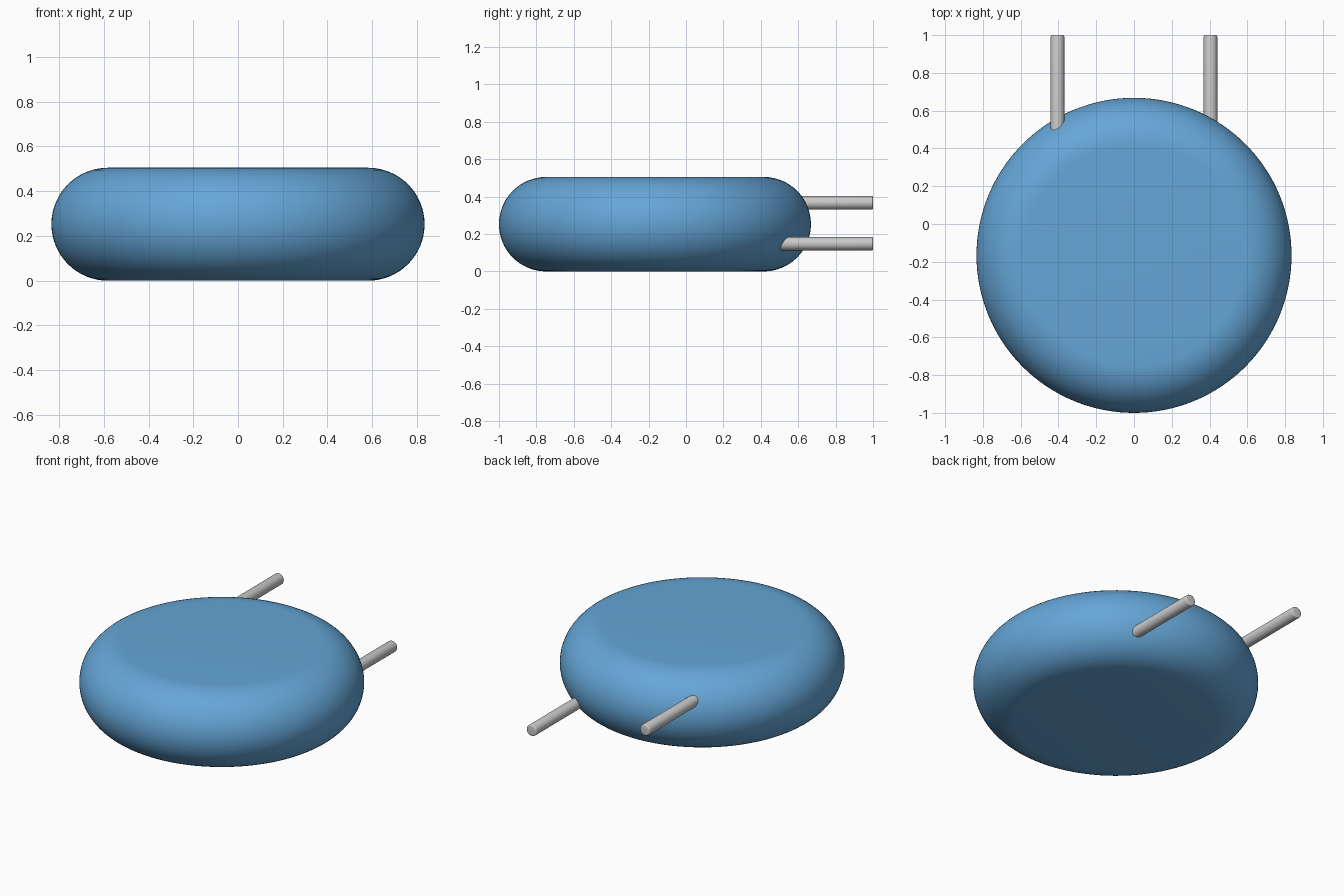
import bpy, bmesh
from math import sin, cos, pi, radians
from mathutils import Matrix

if "Cube" in bpy.data.objects:
    bpy.data.objects.remove(bpy.data.objects["Cube"])

R, H = 0.834, 0.505          # body radius and height
BODY_Y = -0.166
EDGE = H / 2                 # full round rim
ROD_R = 0.036


def revolve(name, profile, steps, location, rotation=(0, 0, 0)):
    """Spin an (r, z) profile about local z; both ends lie on the axis."""
    bm = bmesh.new()
    verts = [bm.verts.new((r, 0, z)) for r, z in profile]
    edges = [bm.edges.new(pair) for pair in zip(verts, verts[1:])]
    bmesh.ops.spin(bm, geom=verts + edges, cent=(0, 0, 0), axis=(0, 0, 1),
                   angle=2 * pi, steps=steps, use_merge=True)
    bmesh.ops.remove_doubles(bm, verts=bm.verts, dist=1e-5)
    bmesh.ops.recalc_face_normals(bm, faces=bm.faces)
    mesh = bpy.data.meshes.new(name)
    bm.to_mesh(mesh)
    bm.free()
    obj = bpy.data.objects.new(name, mesh)
    bpy.context.collection.objects.link(obj)
    obj.location, obj.rotation_euler = location, rotation
    bpy.ops.object.select_all(action='DESELECT')
    obj.select_set(True)
    bpy.context.view_layer.objects.active = obj
    bpy.ops.object.shade_smooth_by_angle(angle=radians(30))
    return obj


def arc(cr, cz, rad, start, end, n):
    return [(cr + rad * cos(start + (end - start) * i / n),
             cz + rad * sin(start + (end - start) * i / n)) for i in range(n + 1)]


# Disc body with a fully rounded rim
blue = bpy.data.materials.new("body_blue")
blue.diffuse_color = (0.13, 0.38, 0.68, 1)
blue.use_nodes = True
blue.node_tree.nodes["Principled BSDF"].inputs["Base Color"].default_value = blue.diffuse_color
rim = arc(R - EDGE, EDGE, EDGE, -pi / 2, pi / 2, 32)
body = revolve("disc_body", [(0, 0)] + rim + [(0, H)], 128, (0, BODY_Y, 0))
body.data.materials.append(blue)

# Two lead wires with slightly rounded tips, offset through the thickness
START, END, TIP = 0.35, 1.0, 0.008
length = END - START
profile = [(0, 0), (ROD_R, 0)] + arc(ROD_R - TIP, length - TIP, TIP, 0, pi / 2, 4) + [(0, length)]
for side, x, z in (("left", -0.405, 0.367), ("right", 0.405, 0.148)):
    revolve(side + "_lead", profile, 32, (x, START, z), (-pi / 2, 0, 0))
